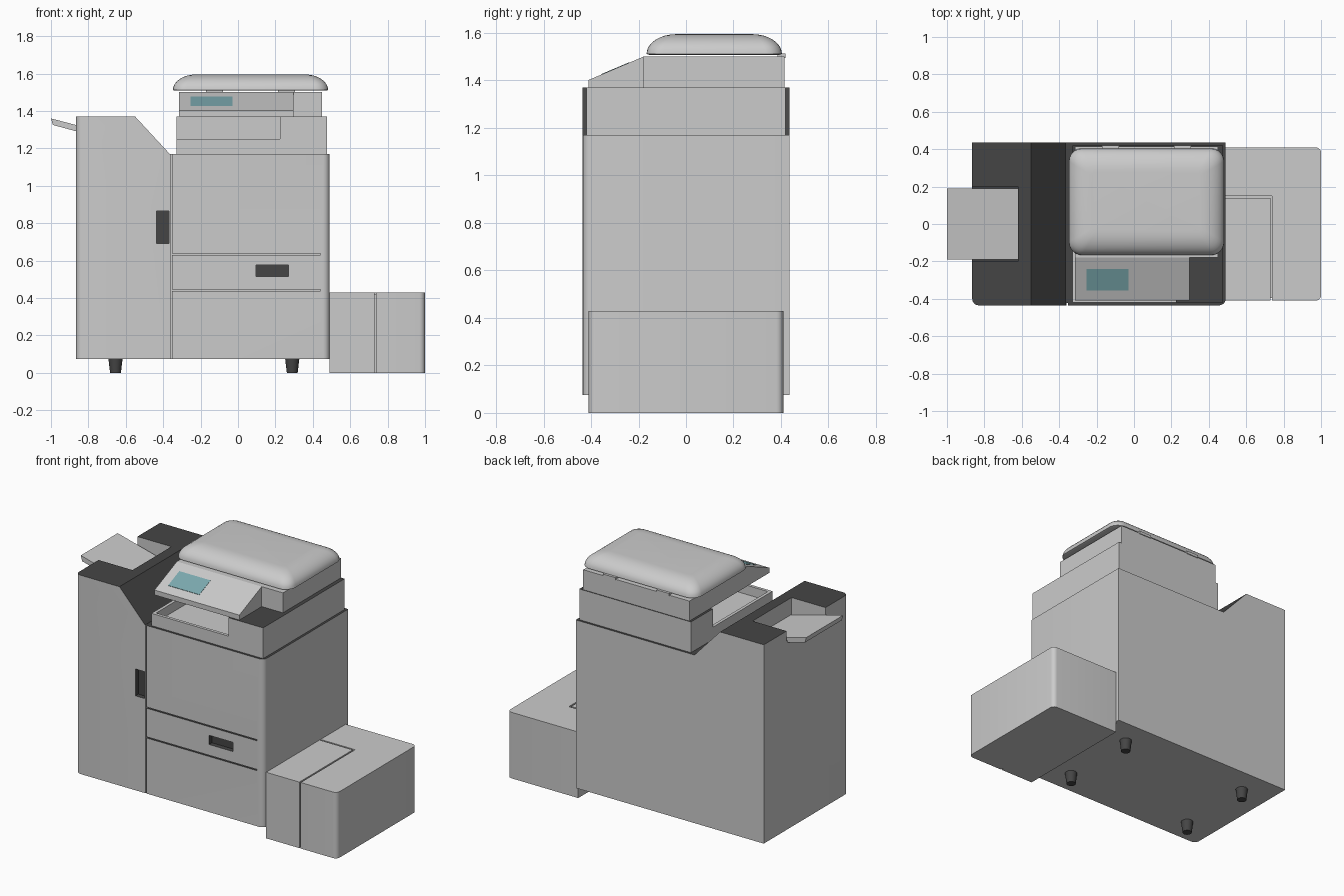
import bpy, bmesh, math
from mathutils import Matrix, Vector

if "Cube" in bpy.data.objects:
    bpy.data.objects.remove(bpy.data.objects["Cube"])


def material(name, rgb):
    m = bpy.data.materials.new(name)
    m.diffuse_color = (*rgb, 1)
    m.use_nodes = True
    m.node_tree.nodes["Principled BSDF"].inputs["Base Color"].default_value = m.diffuse_color
    return m


GREY = material("light_grey", (0.6, 0.6, 0.6))
DARK = material("dark_grey", (0.06, 0.06, 0.06))
TEAL = material("screen_teal", (0.2, 0.4, 0.43))


def finish(name, bm, mat=None):
    bmesh.ops.recalc_face_normals(bm, faces=bm.faces)
    me = bpy.data.meshes.new(name)
    bm.to_mesh(me)
    bm.free()
    ob = bpy.data.objects.new(name, me)
    bpy.context.collection.objects.link(ob)
    if mat:
        me.materials.append(mat)
    return ob


def prism(name, pts, axis, a, b, mat=None, corners=(), radius=0.03):
    """Extrude a 2D outline along an axis; round the vertical edges at the given (x, y)."""
    place = {"x": lambda p, t: (t, p[0], p[1]),
             "y": lambda p, t: (p[0], t, p[1]),
             "z": lambda p, t: (p[0], p[1], t)}[axis]
    bm = bmesh.new()
    lo = [bm.verts.new(place(p, a)) for p in pts]
    hi = [bm.verts.new(place(p, b)) for p in pts]
    bm.faces.new(lo)
    bm.faces.new(hi)
    for i in range(len(pts)):
        j = (i + 1) % len(pts)
        bm.faces.new((lo[i], lo[j], hi[j], hi[i]))
    edges = [e for e in bm.edges
             if any(all((v.co.xy - Vector(c)).length < 1e-4 for v in e.verts) for c in corners)]
    if edges:
        bmesh.ops.bevel(bm, geom=edges, offset=radius, segments=5, profile=0.5, affect="EDGES")
    return finish(name, bm, mat)


def box(name, x, y, z, mat=None, corners=(), radius=0.03):
    return prism(name, [(x[0], y[0]), (x[1], y[0]), (x[1], y[1]), (x[0], y[1])],
                 "z", z[0], z[1], mat, corners, radius)


def cut(ob, *cutters):
    for c in cutters:
        m = ob.modifiers.new("cut", "BOOLEAN")
        m.operation, m.solver, m.object = "DIFFERENCE", "EXACT", c
        bpy.context.view_layer.objects.active = ob
        bpy.ops.object.modifier_apply(modifier=m.name)
        bpy.data.objects.remove(c)


def smooth(ob):
    bpy.ops.object.select_all(action="DESELECT")
    ob.select_set(True)
    bpy.context.view_layer.objects.active = ob
    bpy.ops.object.shade_smooth_by_angle(angle=math.radians(35))


def darken(ob, test):
    ob.data.materials.clear()
    ob.data.materials.append(GREY)
    ob.data.materials.append(DARK)
    for f in ob.data.polygons:
        f.material_index = int(test(f.center, f.normal))


# Cabinet: print engine plus the taller sloped unit on the left
FRONT = -0.435
cabinet = prism("cabinet", [(-0.865, 0.075), (0.49, 0.075), (0.49, 1.17), (-0.365, 1.17),
                            (-0.55, 1.37), (-0.865, 1.37)], "y", FRONT, 0.435,
                corners=[(-0.865, FRONT), (0.49, FRONT)], radius=0.035)
handles = [((-0.435, -0.37), (0.69, 0.865)), ((0.095, 0.27), (0.515, 0.575))]
grooves = [((-0.362, -0.354), (0.0, 1.3)),
           ((-0.355, 0.44), (0.631, 0.639)), ((-0.355, 0.44), (0.437, 0.445))]
cut(cabinet, *[box("cutter", x, (-0.5, FRONT + 0.012), z) for x, z in grooves])
cut(cabinet, *[box("cutter", x, (-0.5, FRONT + 0.03), z) for x, z in handles])
# Sloping pocket for the side tray
cut(cabinet, prism("cutter", [(-0.62, 1.24), (-0.62, 1.5), (-1.1, 1.5), (-1.1, 1.366)],
                   "y", -0.2, 0.2))


def cabinet_dark(c, n):
    in_handle = c.y > FRONT + 0.001 and c.y < FRONT + 0.031 and any(
        x[0] - 0.001 <= c.x <= x[1] + 0.001 and z[0] - 0.001 <= c.z <= z[1] + 0.001
        for x, z in handles)
    return n.z > 0.3 or in_handle


darken(cabinet, cabinet_dark)
smooth(cabinet)

# Side tray on the left
prism("side_tray", [(-1.0, 1.36), (-0.62, 1.26), (-0.62, 1.225), (-0.99, 1.325)],
      "y", -0.19, 0.19)

# Tapered feet
for i, (x, y) in enumerate([(x, y) for x in (-0.655, 0.29) for y in (-0.265, 0.265)]):
    bm = bmesh.new()
    bmesh.ops.create_cone(bm, cap_ends=True, segments=20, radius1=0.029, radius2=0.038,
                          depth=0.076, matrix=Matrix.Translation((x, y, 0.038)))
    smooth(finish(f"foot_{i + 1}", bm, DARK))

# Low paper feeder on the right with an L-shaped seam
feeder = box("paper_feeder", (0.49, 1.0), (-0.41, 0.41), (0.0, 0.43),
             corners=[(1.0, -0.41), (1.0, 0.41)])
cut(feeder,
    prism("cutter", [(0.729, -0.5), (0.739, -0.5), (0.739, 0.15), (0.4, 0.15),
                     (0.4, 0.14), (0.729, 0.14)], "z", 0.418, 0.5),
    box("cutter", (0.729, 0.739), (-0.5, -0.396), (-0.1, 0.6)))
smooth(feeder)

# Output section: open paper tray at front left, solid at back and right
output = box("output_section", (-0.33, 0.475), (-0.42, 0.42), (1.17, 1.37))
cut(output,
    box("cutter", (-0.5, 0.225), (-0.5, 0.195), (1.25, 1.5)),
    box("cutter", (-0.31, 0.2249), (-0.40, 0.1949), (1.19, 1.4)))
darken(output, lambda c, n: n.z > 0.3 and c.z > 1.3)

# Scanner and sloped control panel
box("scanner", (-0.315, 0.45), (-0.18, 0.415), (1.37, 1.5))
prism("control_panel", [(-0.41, 1.37), (-0.41, 1.402), (-0.18, 1.5), (-0.18, 1.37)],
      "x", -0.315, 0.297)
slope = lambda y, d: (y, 1.402 + (y + 0.41) * 0.098 / 0.23 + d)
prism("touch_screen", [slope(-0.355, -0.004), slope(-0.24, -0.004),
                       slope(-0.24, 0.002), slope(-0.355, 0.002)], "x", -0.255, -0.03, TEAL)

# Domed lid: stacked rounded rectangles
bm = bmesh.new()
cx, cy, hx, hy = 0.067, 0.119, 0.415, 0.285
rings = []
steps = [(0.012, 1.508), (0.0, 1.512)]
for k in range(1, 9):
    a = math.radians(90 * k / 8)
    steps.append((0.125 * (1 - math.cos(a)), 1.512 + 0.083 * math.sin(a)))
for inset, z in steps:
    r = max(0.07 - inset * 0.4, 0.02)
    ring = []
    for q, (sx, sy) in enumerate([(1, 1), (-1, 1), (-1, -1), (1, -1)]):
        for s in range(7):
            t = math.radians(90 * q + 15 * s)
            ring.append(bm.verts.new((cx + sx * (hx - inset - r) + r * math.cos(t),
                                      cy + sy * (hy - inset - r) + r * math.sin(t), z)))
    rings.append(ring)
for a, b in zip(rings, rings[1:]):
    for i in range(len(a)):
        j = (i + 1) % len(a)
        bm.faces.new((a[i], a[j], b[j], b[i]))
bm.faces.new(rings[0])
bm.faces.new(rings[-1])
smooth(finish("scanner_lid", bm))

# Lid hinges at the back
for name, x in (("hinge_left", -0.125), ("hinge_right", 0.26)):
    box(name, (x - 0.045, x + 0.045), (0.385, 0.42), (1.495, 1.513))
